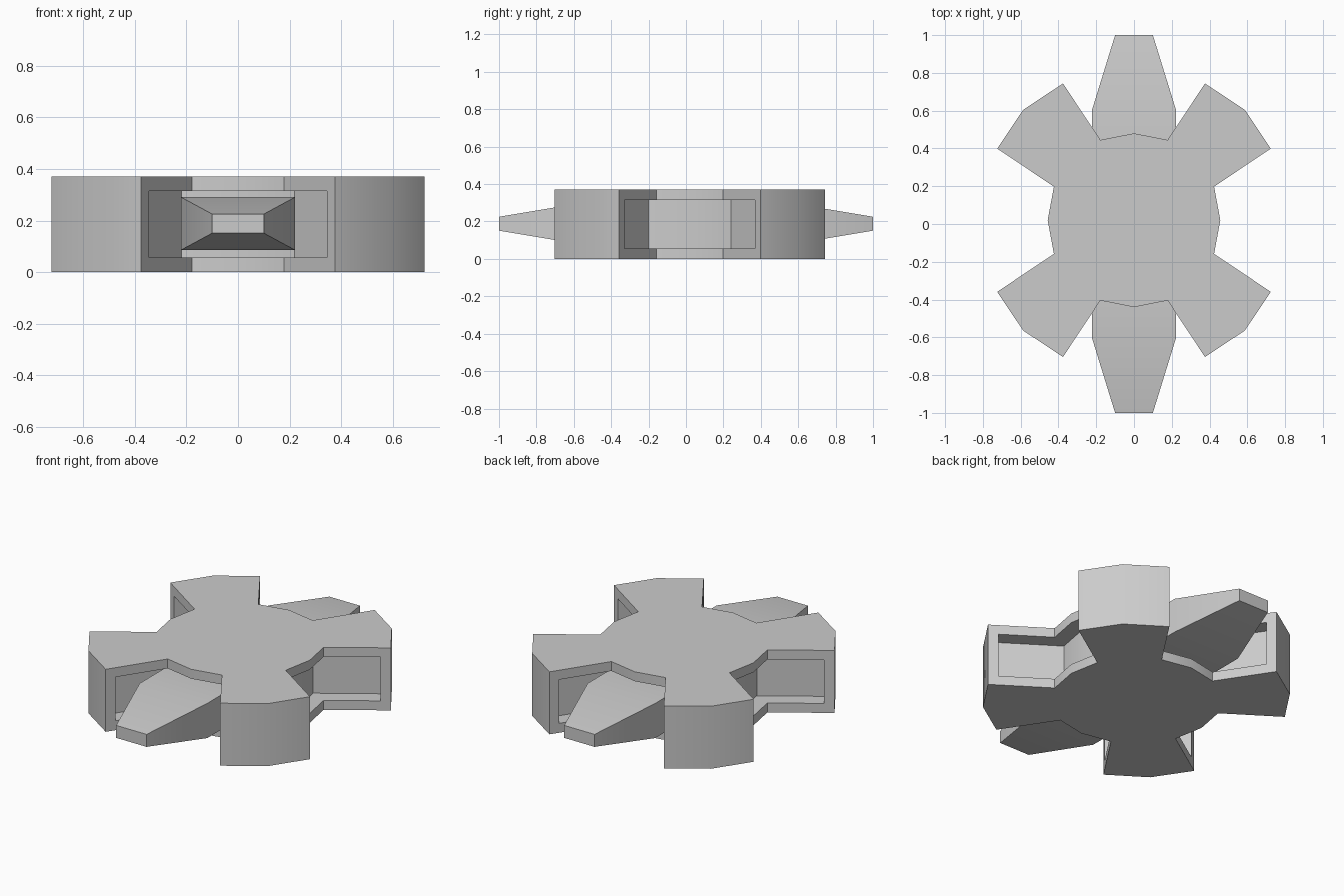
import bpy, bmesh

if "Cube" in bpy.data.objects:
    bpy.data.objects.remove(bpy.data.objects["Cube"])

HEIGHT, CENTRE_Y = 0.371, 0.02


def finish(name, bm):
    bmesh.ops.recalc_face_normals(bm, faces=bm.faces)
    mesh = bpy.data.meshes.new(name)
    bm.to_mesh(mesh)
    bm.free()
    obj = bpy.data.objects.new(name, mesh)
    bpy.context.collection.objects.link(obj)
    bpy.ops.object.select_all(action='DESELECT')
    obj.select_set(True)
    bpy.context.view_layer.objects.active = obj
    bpy.ops.object.shade_smooth_by_angle(angle=0.52)
    return obj


# Body: one quarter of the outline, mirrored into a four-armed plan
quarter = [(0.457, 0), (0.424, 0.178), (0.724, 0.379), (0.587, 0.584),
           (0.376, 0.724), (0.178, 0.425), (0, 0.46)]
half = quarter + [(-x, y) for x, y in quarter[-2::-1]]
outline = half + [(x, -y) for x, y in half[-2:0:-1]]

bm = bmesh.new()
base = bm.faces.new([bm.verts.new((x, y + CENTRE_Y, 0)) for x, y in outline])
top = bmesh.ops.extrude_face_region(bm, geom=[base], use_keep_orig=True)
for v in [g for g in top['geom'] if isinstance(g, bmesh.types.BMVert)]:
    v.co.z = HEIGHT
bmesh.ops.recalc_face_normals(bm, faces=bm.faces)
bm.normal_update()

# Recessed panels in the four gaps between the arms (arm sides plus hub wall)
sides = {}
n = len(outline)
for f in bm.faces:
    if len(f.verts) == 4:
        c = f.calc_center_median()
        for i in range(n):
            (x0, y0), (x1, y1) = outline[i], outline[(i + 1) % n]
            if abs(c.x - (x0 + x1) / 2) + abs(c.y - CENTRE_Y - (y0 + y1) / 2) < 1e-4:
                sides[i] = f
for start in (-2, 4, 10, 16):
    gap = [sides[(start + k) % n] for k in range(4)]
    bmesh.ops.inset_region(bm, faces=gap, thickness=0.056, depth=0, use_even_offset=True)
    bm.normal_update()
    bmesh.ops.inset_region(bm, faces=gap, thickness=0, depth=-0.09, use_even_offset=True)
    bm.normal_update()
finish("body", bm)


# Tapered prongs: box root inside the recess, narrowing to a blunt tip
def prong(name, s):
    bm = bmesh.new()
    rings = []
    for y, w, h in ((0.34, 0.222, 0.103), (0.605, 0.222, 0.103), (1.0, 0.1, 0.037)):
        rings.append([bm.verts.new((a * w, s * y, 0.188 + b * h))
                      for a, b in ((-1, -1), (1, -1), (1, 1), (-1, 1))])
    for r, q in zip(rings, rings[1:]):
        for i in range(4):
            j = (i + 1) % 4
            bm.faces.new((r[i], r[j], q[j], q[i]))
    bm.faces.new(rings[0])
    bm.faces.new(rings[-1])
    finish(name, bm)


prong("front_prong", -1)
prong("back_prong", 1)
